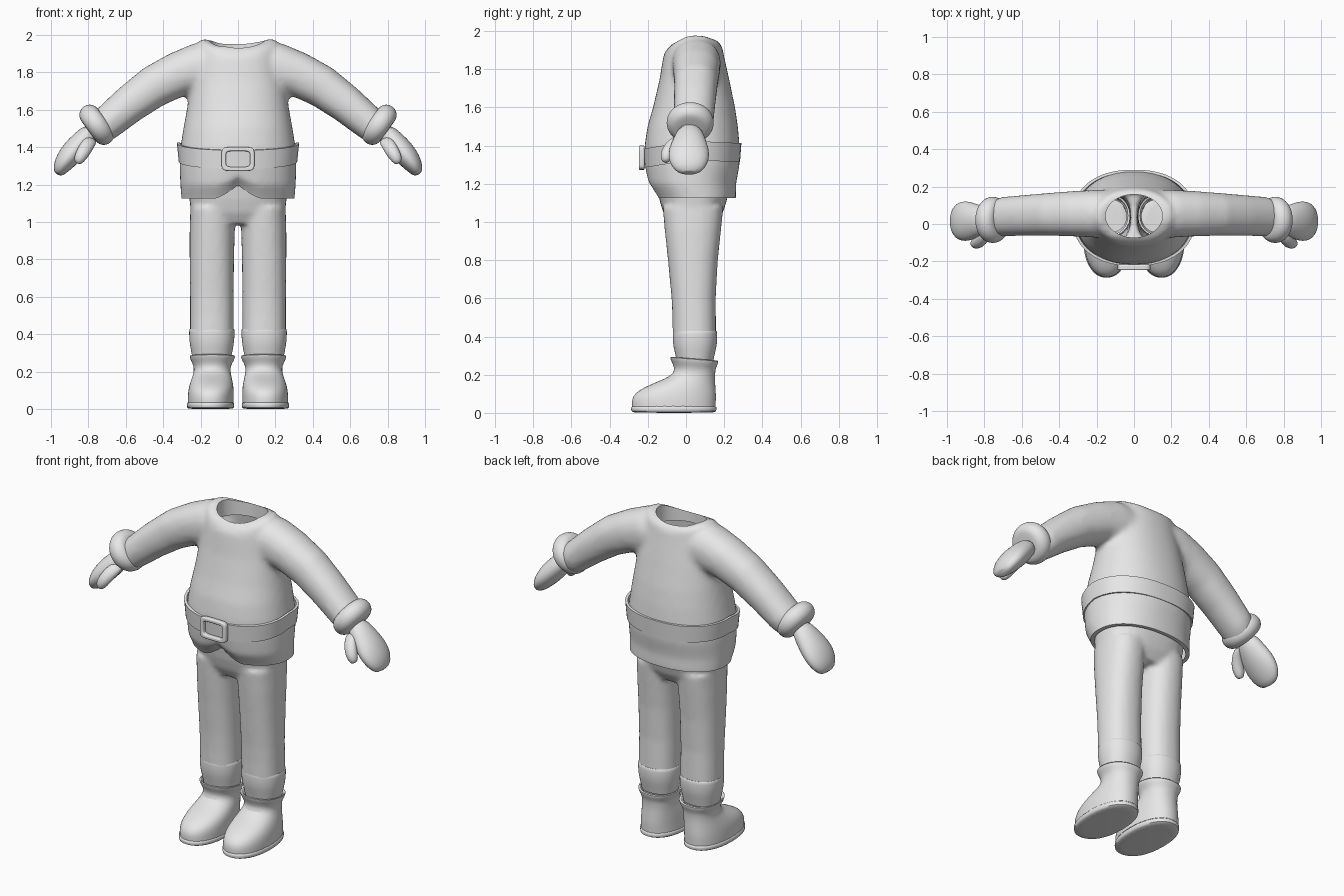
import bpy, bmesh, math

if "Cube" in bpy.data.objects:
    bpy.data.objects.remove(bpy.data.objects["Cube"])

grey = bpy.data.materials.new("plain grey")
grey.diffuse_color = (0.8, 0.8, 0.8, 1)
grey.use_nodes = True
grey.node_tree.nodes["Principled BSDF"].inputs["Base Color"].default_value = grey.diffuse_color


def add_rings(bm, rings, n=24, power=2.2, caps=True, closed=False, warp=None):
    """Skin superellipse rings (x, y, z, half_u, half_y, tilt in degrees)."""
    loops = []
    for x, y, z, ru, rv, *tilt in rings:
        a = math.radians(tilt[0]) if tilt else 0
        loop = []
        for i in range(n):
            t = 2 * math.pi * i / n
            c, s = math.cos(t), math.sin(t)
            u = ru * math.copysign(abs(c) ** (2 / power), c)
            v = rv * math.copysign(abs(s) ** (2 / power), s)
            p = (x + u * math.cos(a), y + v, z + u * math.sin(a))
            loop.append(bm.verts.new(warp(*p) if warp else p))
        loops.append(loop)
    pairs = list(zip(loops, loops[1:]))
    if closed:
        pairs.append((loops[-1], loops[0]))
    elif caps:
        bm.faces.new(loops[0][::-1])
        bm.faces.new(loops[-1])
    for lo, hi in pairs:
        for i in range(n):
            j = (i + 1) % n
            bm.faces.new((lo[i], lo[j], hi[j], hi[i]))


def make_object(name, bm):
    bmesh.ops.recalc_face_normals(bm, faces=bm.faces[:])
    mesh = bpy.data.meshes.new(name)
    bm.to_mesh(mesh)
    bm.free()
    mesh.materials.append(grey)
    ob = bpy.data.objects.new(name, mesh)
    bpy.context.collection.objects.link(ob)
    return ob


def smooth(ob, angle=50):
    bpy.ops.object.select_all(action='DESELECT')
    ob.select_set(True)
    bpy.context.view_layer.objects.active = ob
    bpy.ops.object.shade_smooth_by_angle(angle=math.radians(angle))


def part(name, rings, mirror=True, subdiv=1, **kw):
    bm = bmesh.new()
    add_rings(bm, rings, **kw)
    ob = make_object(name, bm)
    smooth(ob)
    if mirror:
        ob.modifiers.new("mirror", 'MIRROR').use_mirror_merge = False
    if subdiv:
        m = ob.modifiers.new("subdivision", 'SUBSURF')
        m.levels = m.render_levels = subdiv
    return ob


def bake(ob):
    dg = bpy.context.evaluated_depsgraph_get()
    mesh = bpy.data.meshes.new_from_object(ob.evaluated_get(dg))
    ob.modifiers.clear()
    ob.data = mesh
    mesh.materials.clear()
    mesh.materials.append(grey)


def fuse(ob, voxel, iterations):
    """Blend overlapping volumes into one soft skin."""
    m = ob.modifiers.new("fuse", 'REMESH')
    m.mode, m.voxel_size = 'VOXEL', voxel
    m = ob.modifiers.new("soften", 'SMOOTH')
    m.factor, m.iterations = 0.5, iterations
    bake(ob)


def slice_off(bm, z, above):
    geom = bm.verts[:] + bm.edges[:] + bm.faces[:]
    bmesh.ops.bisect_plane(bm, geom=geom, plane_co=(0, 0, z), plane_no=(0, 0, 1),
                           clear_outer=above, clear_inner=not above)


def flip(rings):
    return [(-r[0], *r[1:5], -r[5] if len(r) > 5 else 0) for r in rings]


# Jacket: torso and sleeves blended together
def neckline(x, y, z):
    if z > 1.9:
        z += 0.04 * (x / 0.185) ** 2 - 0.03 * max(0, (0.04 - y) / 0.14)
    return x, y, z


torso = [(0, cy, z, rx, ry) for z, cy, rx, ry in (
    (1.04, .06, .29, .18), (1.12, .055, .302, .207), (1.2, .03, .309, .232),
    (1.3, .032, .312, .249), (1.4, .032, .308, .249), (1.5, .035, .292, .237),
    (1.6, .042, .274, .215), (1.75, .044, .25, .182), (1.88, .04, .225, .157),
    (1.925, .04, .205, .148), (1.945, .04, .18, .13))]
sleeve = [(.08, .055, 1.83, .13, .125, 78), (.2, .055, 1.825, .135, .128, 73),
          (.32, .055, 1.79, .12, .122, 68), (.45, .052, 1.725, .113, .115, 61),
          (.58, .046, 1.63, .102, .11, 56), (.7, .04, 1.53, .092, .105, 54),
          (.75, .03, 1.49, .085, .095, 54)]
bm = bmesh.new()
add_rings(bm, torso, n=48, warp=neckline)
add_rings(bm, sleeve)
add_rings(bm, flip(sleeve))
jacket = make_object("jacket", bm)
fuse(jacket, 0.016, 8)

# Neck opening
cutter = part("neck_cutter", [(0, .043, 1.87, .152, .115), (0, .043, 2.2, .152, .115)],
              mirror=False, subdiv=0, n=48, power=2)
cutter.hide_render = True
m = jacket.modifiers.new("neck", 'BOOLEAN')
m.operation, m.solver, m.object = 'DIFFERENCE', 'EXACT', cutter
bake(jacket)
bpy.data.objects.remove(cutter)

# Open the neck floor and hem, lift the front notch, turn the hem inward
bm = bmesh.new()
bm.from_mesh(jacket.data)
floor = []
for f in bm.faces:
    c = f.calc_center_median()
    if abs(c.z - 1.87) < 0.004 and (c.x / .153) ** 2 + ((c.y - .043) / .116) ** 2 < 1:
        floor.append(f)
bmesh.ops.delete(bm, geom=floor, context='FACES')
slice_off(bm, 1.125, above=False)
hem = [e for e in bm.edges if e.is_boundary and all(v.co.z < 1.13 for v in e.verts)]
lip = bmesh.ops.extrude_edge_only(bm, edges=hem)["geom"]
for v in lip:
    if isinstance(v, bmesh.types.BMVert):
        v.co.x *= 0.92
        v.co.y = 0.05 + (v.co.y - 0.05) * 0.9
for v in bm.verts:
    if v.co.z < 1.3 and v.co.y < 0:
        bump = 0.075 * max(0, 1 - abs(v.co.x) / 0.13) ** 1.5
        v.co.z += bump * (1.3 - v.co.z) / 0.175
bm.to_mesh(jacket.data)
bm.free()
smooth(jacket)

# Trousers: pelvis and legs blended, open at waist and ankles
pelvis = [(0, .035, .99, .2, .12), (0, .037, 1.05, .25, .157), (0, .038, 1.12, .26, .178),
          (0, .038, 1.2, .268, .192), (0, .038, 1.34, .28, .205)]
leg = [(.14, .045, .34, .117, .113), (.14, .043, .5, .117, .114), (.14, .04, .6, .117, .116),
       (.14, .036, .8, .119, .131), (.138, .036, .95, .121, .147), (.135, .037, 1.08, .12, .16)]
bm = bmesh.new()
add_rings(bm, pelvis, n=40, power=2.5)
add_rings(bm, leg, power=2.3)
add_rings(bm, flip(leg), power=2.3)
trousers = make_object("trousers", bm)
fuse(trousers, 0.014, 6)
bm = bmesh.new()
bm.from_mesh(trousers.data)
slice_off(bm, 1.28, above=True)
slice_off(bm, 0.40, above=False)
bm.to_mesh(trousers.data)
bm.free()
smooth(trousers)


# Belt: closed strip dipping at the front
def belt_dip(x, y, z):
    d = (y - 0.033) / 0.25
    return x, y, z - (0.04 * -d if d < 0 else 0.012 * d)


part("belt", [(0, .033, 1.325, .317, .25), (0, .033, 1.425, .327, .257),
              (0, .033, 1.425, .312, .243), (0, .033, 1.325, .302, .238)],
     mirror=False, subdiv=0, n=64, power=2.3, closed=True, warp=belt_dip)

# Buckle: rounded square frame
buckle = part("buckle", [(0, 0, 0, .088, .064), (0, 0, .03, .088, .064),
                         (0, 0, .03, .064, .042), (0, 0, 0, .064, .042)],
              mirror=False, subdiv=0, n=40, power=6, closed=True,
              warp=lambda x, y, z: (x, -0.217 - z, 1.337 + y))
m = buckle.modifiers.new("bevel", 'BEVEL')
m.width, m.segments = 0.007, 3

# Fur-like wrist cuffs, rounded barrels along the arm
cuff = []
for k in range(9):
    a = math.pi * (k / 8 - 0.5)
    o = 0.056 * math.sin(a)
    r = 0.068 + 0.054 * math.cos(a)
    cuff.append((.755 + .81 * o, .022, 1.52 - .59 * o, r, r + .004, 54))
part("wrist_cuff", cuff, power=2)

# Mittens
part("mitten", [(.77, .02, 1.5, .048, .058, 40), (.83, .018, 1.435, .06, .083, 39),
                (.88, .015, 1.38, .064, .107, 38), (.925, .015, 1.325, .056, .108, 36),
                (.955, .015, 1.28, .04, .082, 34), (.966, .015, 1.253, .02, .045, 30)],
     power=2)
part("thumb", [(.775, -.02, 1.45, .03, .03, 30), (.8, -.065, 1.42, .037, .037, 30),
               (.83, -.098, 1.37, .038, .036, 28), (.852, -.105, 1.33, .029, .028, 25),
               (.858, -.105, 1.312, .014, .014, 25)], n=16, power=2)

# Shin bands
part("shin_band", [(.14, .045, .425, .108, .105), (.14, .046, .432, .12, .115),
                   (.14, .047, .42, .123, .118), (.14, .047, .36, .121, .117),
                   (.14, .047, .32, .113, .107), (.14, .047, .27, .104, .096)],
     caps=False)


# Boots: flared collar, ankle, foot; collar higher at the front
def collar_tilt(x, y, z):
    return x, y, z - 0.08 * (y - 0.04) * max(0, min(1, (z - 0.2) / 0.06))


part("boot", [(.14, .043, .26, .1, .09), (.138, .043, .287, .115, .118),
              (.137, .043, .284, .124, .129), (.137, .044, .262, .117, .122),
              (.138, .047, .235, .1, .108), (.138, .044, .205, .098, .109),
              (.139, .022, .18, .103, .13), (.141, -.015, .15, .112, .169),
              (.143, -.045, .12, .119, .201), (.145, -.06, .09, .122, .218),
              (.146, -.064, .06, .123, .221), (.146, -.064, .034, .123, .22)],
     n=32, caps=False, warp=collar_tilt)
part("sole", [(.147, -.064, 0, .118, .214), (.147, -.064, .006, .126, .224),
              (.147, -.064, .032, .128, .226), (.147, -.064, .04, .122, .219)],
     n=32)
